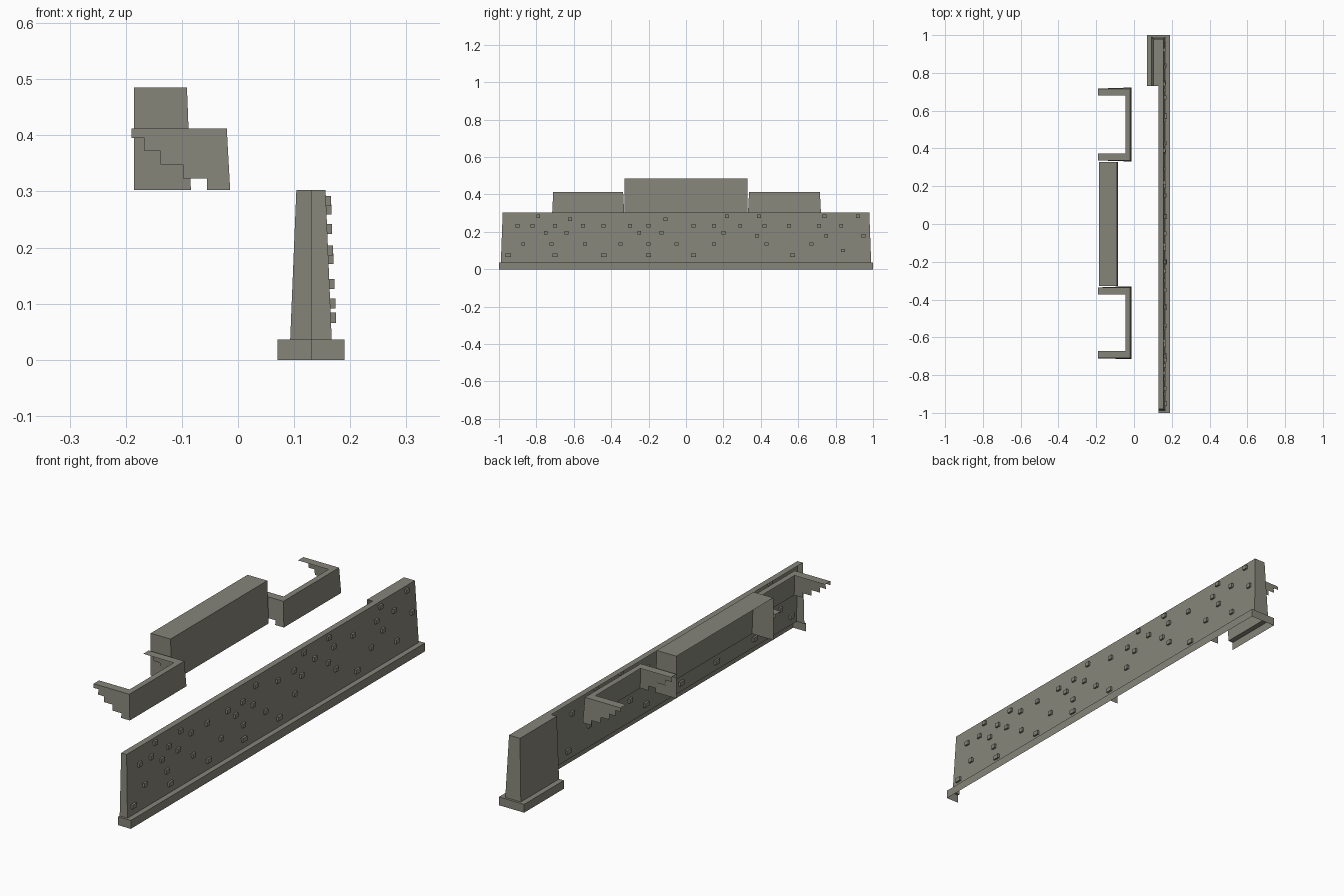
import bpy
import bmesh
from mathutils import Matrix, Vector

cube = bpy.data.objects.get("Cube")
if cube:
    bpy.data.objects.remove(cube, do_unlink=True)

stone = bpy.data.materials.new("grey_stone")
stone.use_nodes = True
colour = (0.24, 0.235, 0.195, 1)
stone.diffuse_color = colour
stone.node_tree.nodes["Principled BSDF"].inputs["Base Color"].default_value = colour


def finish(name, bm):
    """Weld the sheets, face them outward and link the object."""
    bmesh.ops.remove_doubles(bm, verts=bm.verts, dist=0.0001)
    bmesh.ops.recalc_face_normals(bm, faces=bm.faces)
    mesh = bpy.data.meshes.new(name)
    bm.to_mesh(mesh)
    bm.free()
    mesh.materials.append(stone)
    obj = bpy.data.objects.new(name, mesh)
    bpy.context.collection.objects.link(obj)
    return obj


def face(bm, points):
    return bm.faces.new([bm.verts.new(p) for p in points])


def loft(bm, rings):
    """Join successive open rings with strips of quads."""
    for low, high in zip(rings, rings[1:]):
        for i in range(len(low) - 1):
            face(bm, (low[i], low[i + 1], high[i + 1], high[i]))


# Main wall: open-backed shell with a return at one end
BACK, RETURN_Y = 0.13, 0.73


def wall_ring(dx, dy, z):
    front, end, rear = 0.19 - dx, 1 - dy, 0.07 + dx
    return [Vector(p) for p in ((BACK, -end, z), (front, -end, z), (front, end, z),
                                (rear, end, z), (rear, RETURN_Y, z))]


plinth_low = wall_ring(0, 0, 0)
plinth_top = wall_ring(0, 0, 0.036)
wall_foot = wall_ring(0.023, 0.01, 0.036)
wall_head = wall_ring(0.034, 0.02, 0.303)

bm = bmesh.new()
loft(bm, [plinth_low, plinth_top, wall_foot])
finish("plinth", bm)

bm = bmesh.new()
loft(bm, [wall_foot, wall_head])
face(bm, wall_head + [Vector((BACK, RETURN_Y, 0.303))])
finish("wall", bm)

# Projecting stones, in rows by height
rows = {
    0.075: (-.95, -.7, -.44, -.2, .04, .57),
    0.1: (.84,),
    0.135: (-.87, -.72, -.54, -.35, -.2, -.05, .15, .43, .67),
    0.18: (.38, .75, .95),
    0.195: (-.75, -.64, -.25, -.13, .2),
    0.233: (-.9, -.82, -.7, -.55, -.44, -.3, -.2, .04, .15, .29, .42, .55, .71, .83),
    0.268: (-.62, -.11),
    0.283: (-.79, .22, .39, .74, .92),
}
bm = bmesh.new()
for z, row in rows.items():
    blend = (z - 0.036) / 0.267
    x = wall_foot[1].x + blend * (wall_head[1].x - wall_foot[1].x)
    width = 0.028 if z < 0.1 else 0.021
    for y in row:
        place = Matrix.Translation((x, y, z)) @ Matrix.Diagonal((0.018, width, 0.018, 1))
        bmesh.ops.create_cube(bm, size=1, matrix=place)
finish("projecting_stones", bm)

# Raised central parapet, open at the back and below
REAR, HALF = -0.185, 0.329


def parapet_ring(front, z):
    return [Vector(p) for p in ((REAR, -HALF, z), (front, -HALF, z),
                                (front, HALF, z), (REAR, HALF, z))]


bm = bmesh.new()
parapet = [parapet_ring(-0.084, 0.303), parapet_ring(-0.09, 0.46), parapet_ring(-0.091, 0.485)]
loft(bm, parapet)
face(bm, parapet[-1])
finish("central_parapet", bm)

# Side galleries: front panel, two arms with stepped undersides, flat rim
TOP, FOOT, FLARE = 0.412, 0.303, 0.05
LEFT, FRONT, FRONT_FOOT = -0.19, -0.02, -0.014
steps = [(-0.055, 0.323), (-0.098, 0.348), (-0.138, 0.372), (-0.167, 0.395)]
arm = [(LEFT, TOP), (FRONT, TOP), (FRONT_FOOT, FOOT)]
level = FOOT
for x, z in steps:
    arm += [(x, level), (x, z)]
    level = z
arm.append((LEFT, level))


def gallery(name, y_min, y_max):
    bm = bmesh.new()
    sides = []
    for y, way in ((y_min, -1), (y_max, 1)):
        points = [(x, y + way * FLARE * (TOP - z), z) for x, z in arm]
        face(bm, points)
        sides.append(points)
    a, b = sides
    face(bm, (a[1], a[2], b[2], b[1]))
    inner, rim = -0.045, 0.037
    face(bm, [(x, y, TOP) for x, y in (
        (LEFT, y_min), (FRONT, y_min), (FRONT, y_max), (LEFT, y_max),
        (LEFT, y_max - rim), (inner, y_max - rim),
        (inner, y_min + rim), (LEFT, y_min + rim))])
    finish(name, bm)


gallery("right_gallery", -0.71, -0.336)
gallery("left_gallery", 0.337, 0.716)
